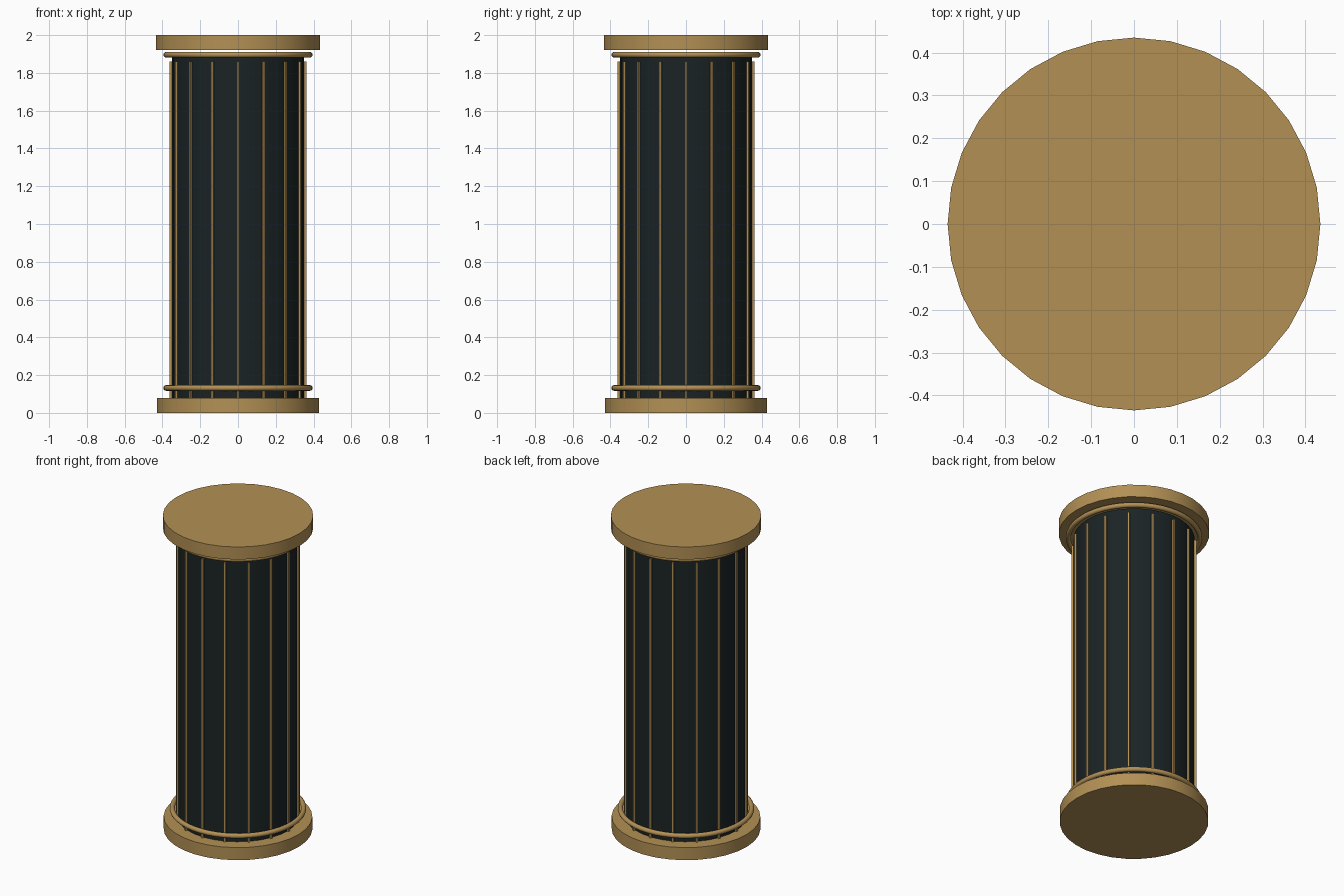
import bpy, math

if "Cube" in bpy.data.objects:
    bpy.data.objects.remove(bpy.data.objects["Cube"])


def make_material(name, color):
    m = bpy.data.materials.new(name)
    m.diffuse_color = (*color, 1)
    m.use_nodes = True
    m.node_tree.nodes["Principled BSDF"].inputs["Base Color"].default_value = m.diffuse_color
    return m


gold = make_material("gold", (0.45, 0.28, 0.09))
dark = make_material("dark", (0.011, 0.017, 0.018))


def finish(name, mat, smooth=True):
    ob = bpy.context.object
    ob.name = name
    ob.data.materials.append(mat)
    if smooth:
        bpy.ops.object.shade_smooth_by_angle(angle=math.radians(40))
    return ob


def disc(name, r, z0, z1, mat):
    bpy.ops.mesh.primitive_cylinder_add(vertices=32, radius=r, depth=z1 - z0,
                                        location=(0, 0, (z0 + z1) / 2))
    return finish(name, mat)


def ring(name, z):
    bpy.ops.mesh.primitive_torus_add(major_radius=0.38, minor_radius=0.015,
                                     major_segments=48, minor_segments=12,
                                     location=(0, 0, z))
    return finish(name, gold)


# Base, shaft and floating top slab
disc("base", 0.43, 0, 0.08, gold)
disc("shaft", 0.35, 0.08, 1.89, dark)
disc("top_slab", 0.435, 1.92, 2.0, gold)

# Trim rings
ring("lower_ring", 0.132)
ring("upper_ring", 1.896)

# Sixteen thin vertical ribs around the shaft
for i in range(16):
    a = i * math.tau / 16
    bpy.ops.mesh.primitive_cube_add(
        size=1, location=(0.355 * math.cos(a), 0.355 * math.sin(a), 0.97),
        rotation=(0, 0, a), scale=(0.014, 0.012, 1.78))
    finish(f"rib_{i + 1}", gold, smooth=False)
